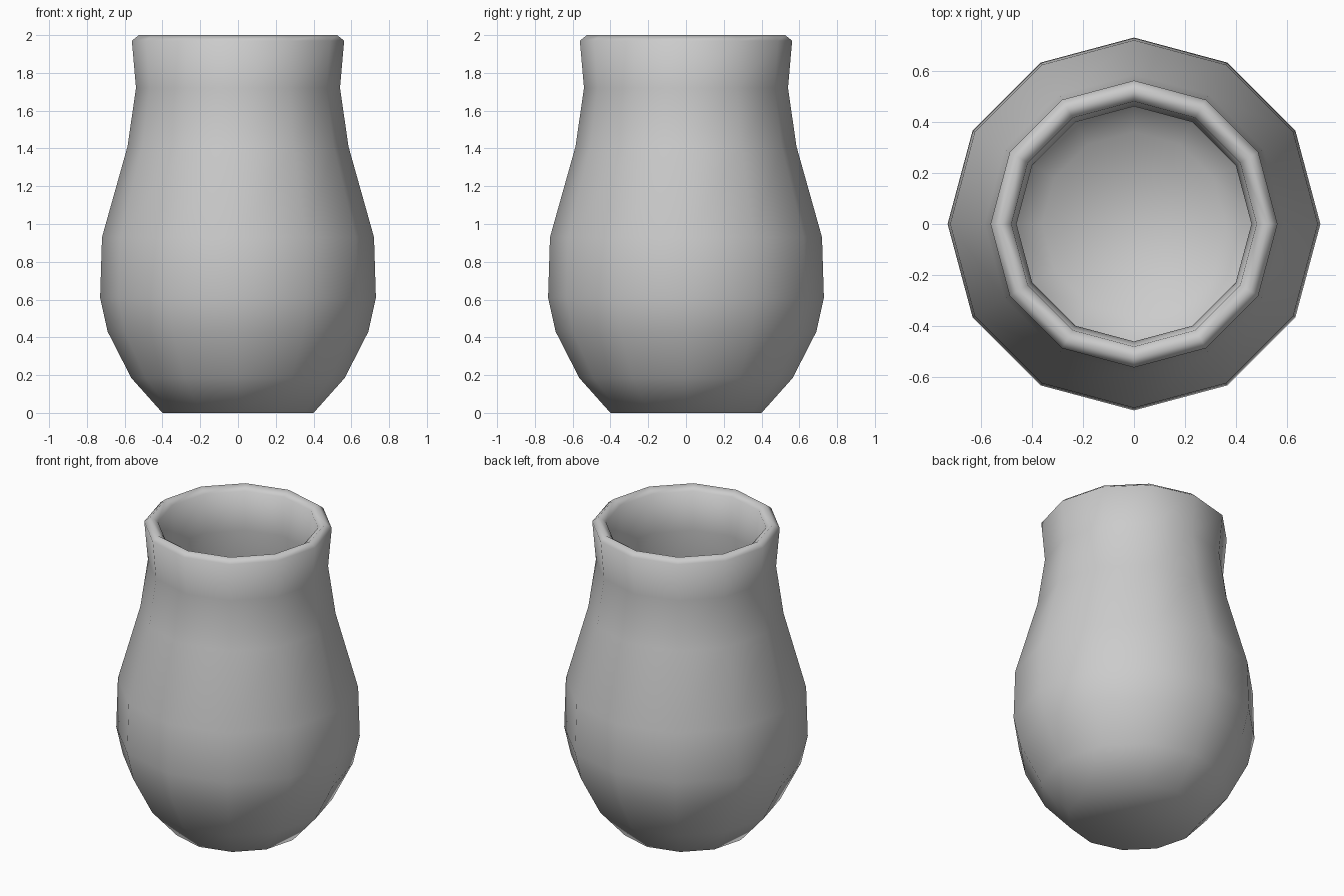
import bpy, bmesh
from math import sin, cos, tau

if "Cube" in bpy.data.objects:
    bpy.data.objects.remove(bpy.data.objects["Cube"])

SIDES = 12

# Profile (radius, height): outer wall upward, over the rim, inner wall down
PROFILE = [
    (0.40, 0.0), (0.565, 0.185), (0.69, 0.43), (0.73, 0.61), (0.72, 0.93),
    (0.585, 1.41), (0.54, 1.72), (0.562, 1.97), (0.525, 2.0),
    (0.48, 1.97), (0.46, 1.72), (0.507, 1.39), (0.64, 0.91), (0.65, 0.62),
    (0.615, 0.46), (0.50, 0.24), (0.36, 0.08),
]

bm = bmesh.new()
rings = [[bm.verts.new((r * cos(tau * i / SIDES), r * sin(tau * i / SIDES), z))
          for i in range(SIDES)] for r, z in PROFILE]

# Walls
for a, b in zip(rings, rings[1:]):
    for i in range(SIDES):
        j = (i + 1) % SIDES
        bm.faces.new((a[i], a[j], b[j], b[i]))

# Underside and inner floor
bm.faces.new(list(reversed(rings[0])))
bm.faces.new(rings[-1])
bmesh.ops.recalc_face_normals(bm, faces=bm.faces)
for f in bm.faces:
    f.smooth = True

mesh = bpy.data.meshes.new("vase")
bm.to_mesh(mesh)
bm.free()
vase = bpy.data.objects.new("vase", mesh)
bpy.context.collection.objects.link(vase)
